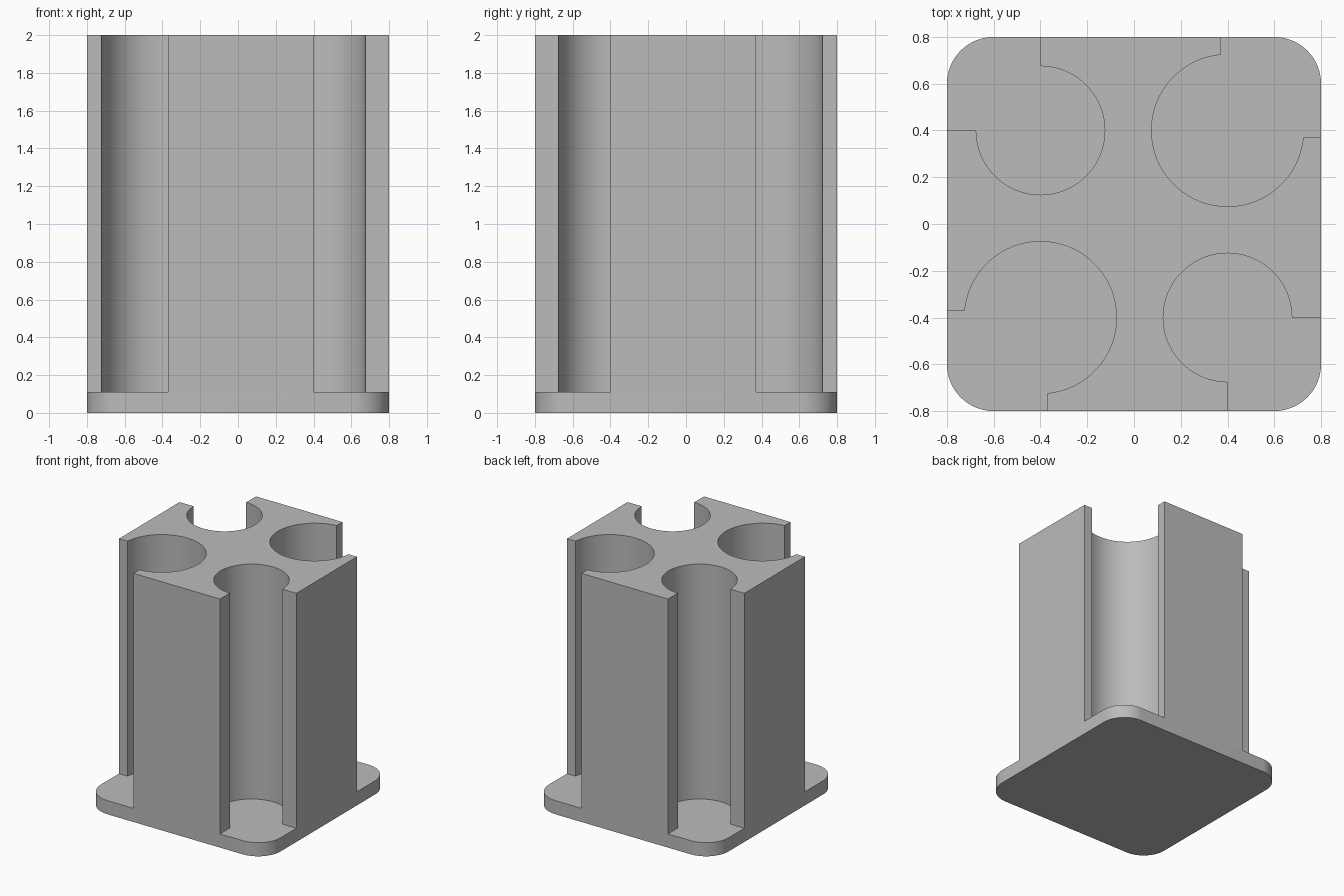
import bpy, bmesh
from math import sin, cos, asin, pi, radians
from mathutils import Matrix, Vector

HALF, HEIGHT, FLOOR, CORNER = 0.8, 2.0, 0.11, 0.2
CENTRE = 0.4

default = bpy.data.objects.get("Cube")
if default:
    bpy.data.objects.remove(default, do_unlink=True)

grey = bpy.data.materials.new("plain grey")
grey.use_nodes = True
colour = (0.5, 0.5, 0.5, 1)
grey.diffuse_color = colour
grey.node_tree.nodes["Principled BSDF"].inputs["Base Color"].default_value = colour


def arc(cx, cy, r, start, end, steps):
    angles = (start + (end - start) * i / steps for i in range(steps + 1))
    return [(cx + r * cos(a), cy + r * sin(a)) for a in angles]


def prism(name, outline, bottom, top):
    bm = bmesh.new()
    face = bm.faces.new([bm.verts.new((x, y, bottom)) for x, y in outline])
    side = bmesh.ops.extrude_face_region(bm, geom=[face])["geom"]
    verts = [v for v in side if isinstance(v, bmesh.types.BMVert)]
    bmesh.ops.translate(bm, verts=verts, vec=Vector((0, 0, top - bottom)))
    bmesh.ops.recalc_face_normals(bm, faces=bm.faces)
    mesh = bpy.data.meshes.new(name)
    bm.to_mesh(mesh)
    bm.free()
    mesh.materials.append(grey)
    obj = bpy.data.objects.new(name, mesh)
    bpy.context.collection.objects.link(obj)
    return obj


# Solid block with rounded vertical corners
outline = []
for k in range(4):
    sx, sy = ((1, 1), (-1, 1), (-1, -1), (1, -1))[k]
    inner = HALF - CORNER
    outline += arc(sx * inner, sy * inner, CORNER, k * pi / 2, (k + 1) * pi / 2, 16)
holder = prism("holder", outline, 0, HEIGHT)

# Four round pockets open at the corners, large and small in turn
cutters = []
for k in range(4):
    radius, edge = ((0.325, 0.37), (0.275, 0.4))[k % 2]
    a = asin((edge - CENTRE) / radius)
    pocket = arc(CENTRE, CENTRE, radius, a, -1.5 * pi - a, 72)
    pocket += [(edge, 1), (1, 1), (1, edge)]
    cutter = prism("pocket_cutter", pocket, FLOOR, HEIGHT + 0.2)
    cutter.data.transform(Matrix.Rotation(k * pi / 2, 4, "Z"))
    cutter.hide_render = True
    cutters.append(cutter)
    cut = holder.modifiers.new("pocket", "BOOLEAN")
    cut.operation = "DIFFERENCE"
    cut.solver = "EXACT"
    cut.object = cutter

# Apply the cuts and shade the round walls smooth
bpy.ops.object.select_all(action="DESELECT")
holder.select_set(True)
bpy.context.view_layer.objects.active = holder
for modifier in list(holder.modifiers):
    bpy.ops.object.modifier_apply(modifier=modifier.name)
for cutter in cutters:
    bpy.data.objects.remove(cutter, do_unlink=True)
bpy.ops.object.shade_smooth_by_angle(angle=radians(30))
